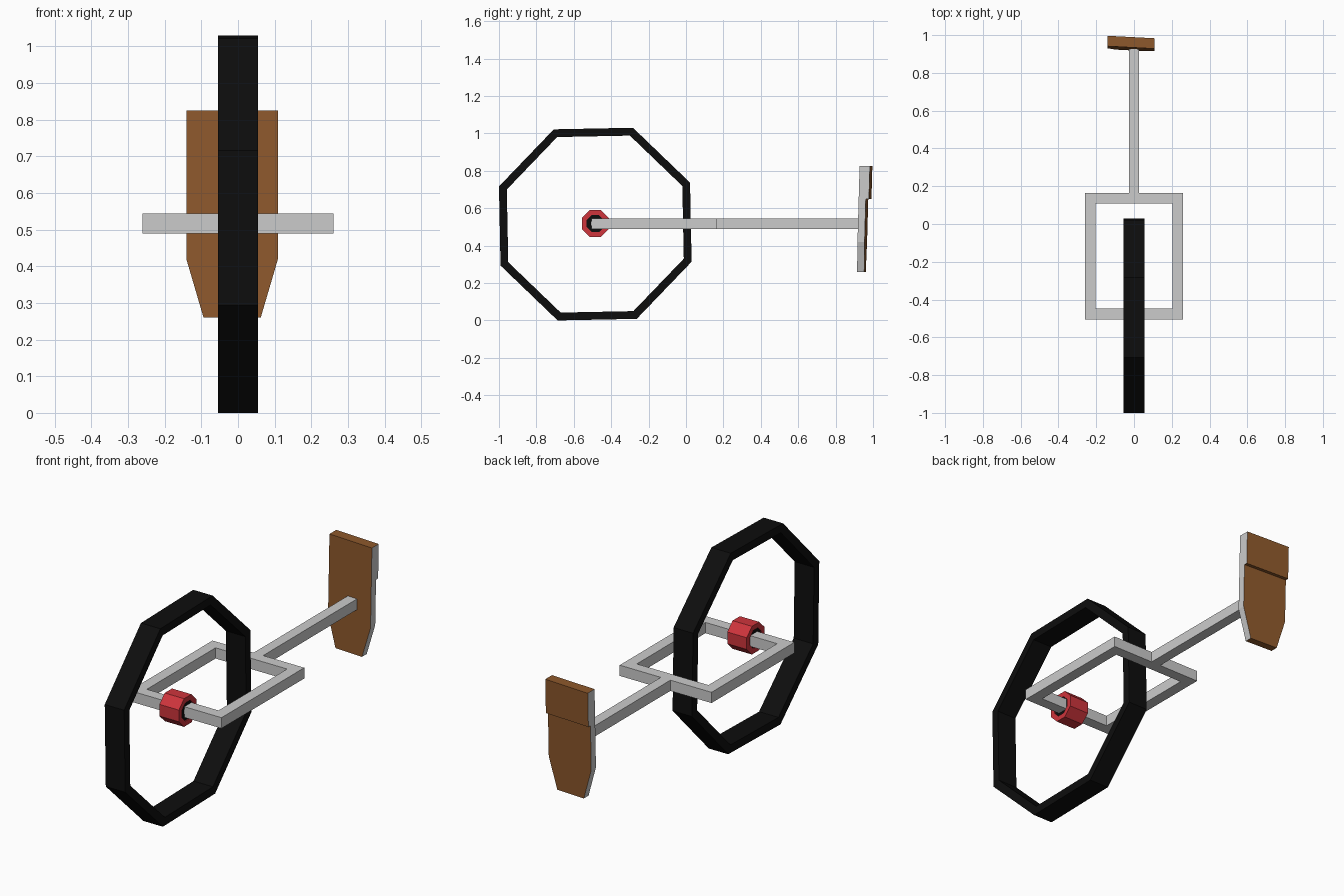
import bpy, bmesh, math

if "Cube" in bpy.data.objects:
    bpy.data.objects.remove(bpy.data.objects["Cube"])


def material(name, color):
    m = bpy.data.materials.new(name)
    m.diffuse_color = (*color, 1)
    m.use_nodes = True
    m.node_tree.nodes["Principled BSDF"].inputs["Base Color"].default_value = m.diffuse_color
    return m


black = material("black", (0.004, 0.004, 0.004))
red = material("red", (0.62, 0.035, 0.045))
brown = material("brown", (0.27, 0.098, 0.025))


def finish(name, bm, *mats):
    bmesh.ops.recalc_face_normals(bm, faces=bm.faces)
    me = bpy.data.meshes.new(name)
    bm.to_mesh(me)
    bm.free()
    for m in mats:
        me.materials.append(m)
    ob = bpy.data.objects.new(name, me)
    bpy.context.collection.objects.link(ob)
    return ob


def ring(name, y, z, outer, inner, half, mat, turn=0.0):
    """Eight-sided tube along x with a rectangular section."""
    bm = bmesh.new()
    loops = []
    for k in range(8):
        a = math.radians(22.5 + 45 * k) + turn
        loops.append([bm.verts.new((x, y + r * math.cos(a), z + r * math.sin(a)))
                      for x, r in ((-half, outer), (half, outer), (half, inner), (-half, inner))])
    for k in range(8):
        p, q = loops[k], loops[(k + 1) % 8]
        for j in range(4):
            i = (j + 1) % 4
            bm.faces.new((p[j], p[i], q[i], q[j]))
    return finish(name, bm, mat)


def prism(bm, front, back):
    """Closed solid between two matching outlines; returns its side faces."""
    f = [bm.verts.new(p) for p in front]
    b = [bm.verts.new(p) for p in back]
    bm.faces.new(f)
    bm.faces.new(b)
    n = len(f)
    return [bm.faces.new((f[i], f[(i + 1) % n], b[(i + 1) % n], b[i])) for i in range(n)]


# Wheel, hub and its dark lining
ring("tyre", -0.485, 0.515, 0.553, 0.508, 0.055, black, 0.02)
ring("hub", -0.485, 0.518, 0.078, 0.050, 0.055, red)
ring("hub_lining", -0.485, 0.518, 0.050, 0.025, 0.05, black)

# Rectangular fork frame, mitred at the corners
Z0, Z1 = 0.489, 0.544
bm = bmesh.new()
corners = []
for sx, sy in ((-1, -1), (1, -1), (1, 1), (-1, 1)):
    corners.append([bm.verts.new((sx * hx, -0.17 + sy * hy, z))
                    for hx, hy, z in ((0.26, 0.335, Z0), (0.26, 0.335, Z1),
                                      (0.203, 0.278, Z1), (0.203, 0.278, Z0))])
for k in range(4):
    p, q = corners[k], corners[(k + 1) % 4]
    for j in range(4):
        i = (j + 1) % 4
        bm.faces.new((p[j], p[i], q[i], q[j]))
finish("fork_frame", bm)

# Stem from frame to board
bm = bmesh.new()
rect = ((-0.027, Z0), (0.027, Z0), (0.027, Z1), (-0.027, Z1))
prism(bm, [(x, 0.165, z) for x, z in rect], [(x, 0.935, z) for x, z in rect])
finish("stem", bm)


# Tapered board: slightly turned and leaning, with a thicker top and grey edges
def board_point(x, z, depth):
    return (x - 0.016, 0.919 + depth + 0.028 * (z - 0.26) - 0.053 * x, z)


bm = bmesh.new()
S = 0.65
full = [(-0.078, 0.26), (0.078, 0.26), (0.125, 0.42), (0.125, S), (0.125, 0.825),
        (-0.125, 0.825), (-0.125, S), (-0.125, 0.42)]
lower = [0, 1, 2, 3, 6, 7]
upper = [6, 3, 4, 5]
front = [bm.verts.new(board_point(x, z, 0)) for x, z in full]
low = {i: bm.verts.new(board_point(*full[i], 0.038)) for i in lower}
top = {i: bm.verts.new(board_point(*full[i], 0.055)) for i in upper}
bm.faces.new(front)
bm.faces.new([low[i] for i in lower])
bm.faces.new([top[i] for i in upper])
bm.faces.new((low[3], low[6], top[6], top[3]))
bm.faces.new((front[0], front[1], low[1], low[0]))
bm.faces.new((front[4], front[5], top[5], top[4]))
edges = []
for a, b in ((1, 2), (2, 3), (6, 7), (7, 0)):
    edges.append(bm.faces.new((front[a], front[b], low[b], low[a])))
edges.append(bm.faces.new((front[3], front[4], top[4], top[3], low[3])))
edges.append(bm.faces.new((front[5], front[6], low[6], top[6], top[5])))
for f in edges:
    f.material_index = 1
finish("board", bm, brown, None)
